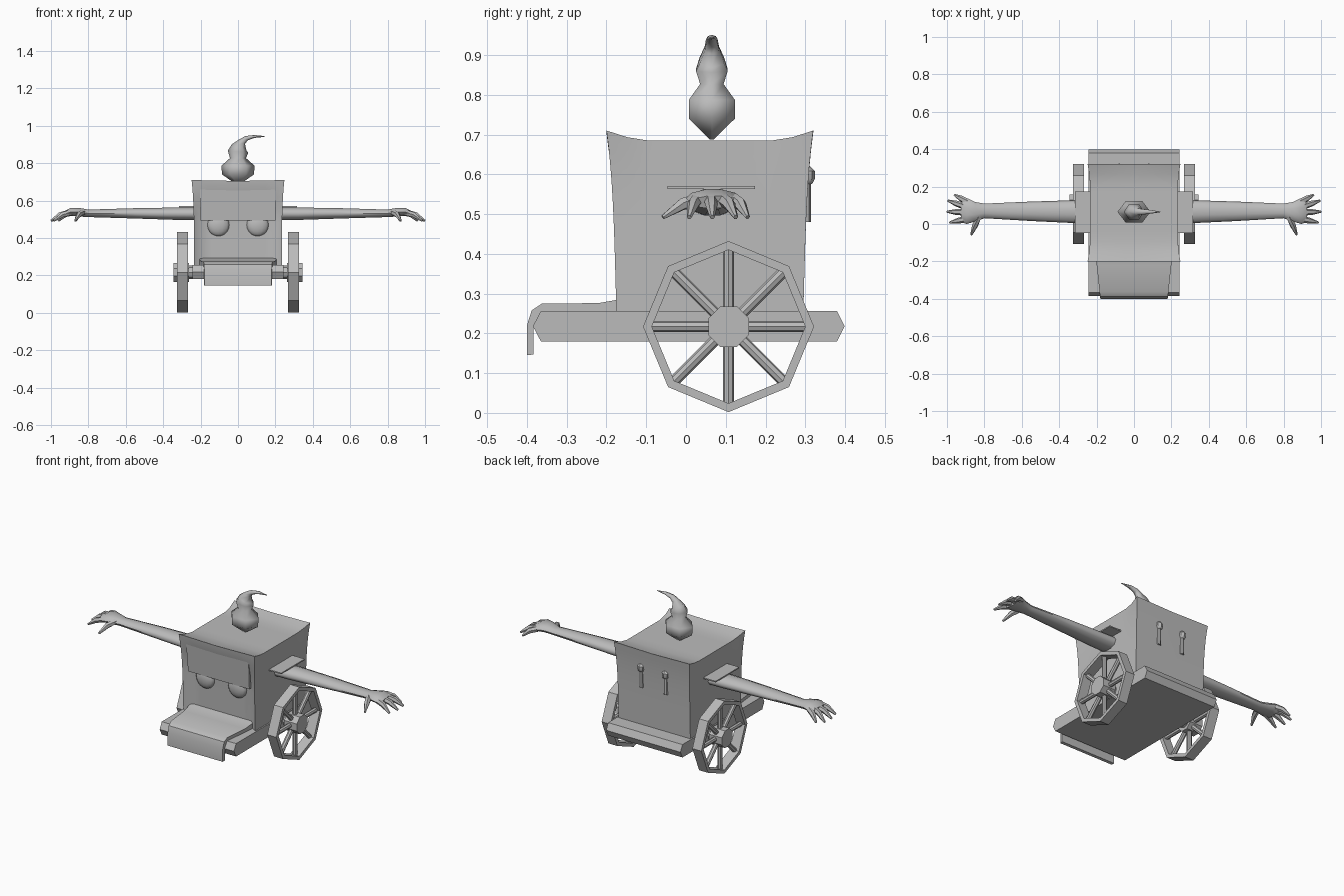
import bpy, bmesh, math
from mathutils import Vector, Matrix

old = bpy.data.objects.get("Cube")
if old:
    bpy.data.objects.remove(old, do_unlink=True)

grey = bpy.data.materials.new("plain_grey")
grey.use_nodes = True
grey.diffuse_color = (0.5, 0.5, 0.5, 1)
grey.node_tree.nodes["Principled BSDF"].inputs["Base Color"].default_value = (0.5, 0.5, 0.5, 1)


def finish(name, bm, angle=35):
    """Turn a bmesh into a named, shaded object."""
    bmesh.ops.recalc_face_normals(bm, faces=bm.faces[:])
    mesh = bpy.data.meshes.new(name)
    bm.to_mesh(mesh)
    bm.free()
    mesh.materials.append(grey)
    obj = bpy.data.objects.new(name, mesh)
    bpy.context.collection.objects.link(obj)
    bpy.ops.object.select_all(action='DESELECT')
    obj.select_set(True)
    bpy.context.view_layer.objects.active = obj
    bpy.ops.object.shade_smooth_by_angle(angle=math.radians(angle))
    return obj


def bridge(bm, rings, closed=False):
    """Join rings of vertices, capping the ends unless closed."""
    n = len(rings[0])
    pairs = list(zip(rings, rings[1:]))
    if closed:
        pairs.append((rings[-1], rings[0]))
    for a, b in pairs:
        for i in range(n):
            j = (i + 1) % n
            bm.faces.new((a[i], a[j], b[j], b[i]))
    if not closed:
        bm.faces.new(rings[0])
        bm.faces.new(rings[-1])


def tube(name, sections, n=8, side=(0, 1, 0), turn=0.0, angle=35):
    """Loft ellipses: each section is (centre, side radius, other radius)."""
    bm = bmesh.new()
    pts = [Vector(s[0]) for s in sections]
    rings = []
    for i, (_, a, b) in enumerate(sections):
        d = (pts[min(i + 1, len(pts) - 1)] - pts[max(i - 1, 0)]).normalized()
        u = Vector(side)
        u = (u - d * u.dot(d)).normalized()
        v = d.cross(u)
        rings.append([bm.verts.new(pts[i] + u * a * math.cos(t) + v * b * math.sin(t))
                      for t in (turn + math.tau * k / n for k in range(n))])
    bridge(bm, rings)
    return finish(name, bm, angle)


def extrude_x(name, profile, widths):
    """Extrude a (y, z) profile along x, with a half width per point."""
    bm = bmesh.new()
    rings = [[bm.verts.new((s * w, y, z)) for (y, z), w in zip(profile, widths)] for s in (-1, 1)]
    bridge(bm, rings)
    return finish(name, bm)


def box(name, centre, size):
    bm = bmesh.new()
    bmesh.ops.create_cube(bm, size=1, matrix=Matrix.Translation(centre) @ Matrix.Diagonal((*size, 1)))
    return finish(name, bm)


# Pillow-like body with flared rim and sunken face
bm = bmesh.new()
bmesh.ops.create_cube(bm, size=2)
bmesh.ops.subdivide_edges(bm, edges=bm.edges[:], cuts=9, use_grid_fill=True)
for vert in bm.verts:
    u, v, w = vert.co
    rise = (w + 1) / 2
    lip = max(0, (abs(v) - 0.7) / 0.3)
    x = u * (0.235 + 0.013 * rise ** 4 * lip)
    y = 0.06 + v * (0.235 + 0.012 * rise + 0.013 * rise ** 4)
    z = 0.25 + rise * (0.435 + 0.025 * lip * (0.8 + 0.2 * abs(u)))
    if v < -0.99 and abs(u) < 0.85 and w < 0.75:
        y += 0.03 * min(1, (0.8 - w) / 0.6)
    vert.co = (x, y, z)
finish("body", bm, 50)

# Brow flap leaning inward over the eyes
extrude_x("brow_flap", [(-0.195, 0.685), (-0.18, 0.495), (-0.165, 0.495), (-0.18, 0.685)],
          [0.205, 0.2, 0.2, 0.205])

# Drooping eyes
for s, label in ((1, "left"), (-1, "right")):
    bm = bmesh.new()
    bmesh.ops.create_uvsphere(bm, u_segments=14, v_segments=10, radius=1,
                              matrix=Matrix.Translation((s * 0.105, -0.152, 0.47))
                              @ Matrix.Diagonal((0.06, 0.026, 0.06, 1)))
    finish(label + "_eye", bm, 60)

# Tongue lying over the front of the cart
top = [(-0.12, 0.3), (-0.17, 0.285), (-0.22, 0.276), (-0.362, 0.275), (-0.388, 0.258), (-0.4, 0.22), (-0.4, 0.145)]
under = [(-0.383, 0.147), (-0.383, 0.215), (-0.372, 0.24), (-0.355, 0.255), (-0.12, 0.255)]
profile = top + under
extrude_x("tongue", profile, [0.18 + 0.03 * max(0, (y + 0.4) / 0.28) for y, z in profile])

# Cart floor
extrude_x("cart_floor", [(-0.365, 0.256), (0.38, 0.256), (0.399, 0.218),
                         (0.38, 0.18), (-0.365, 0.18), (-0.385, 0.218)], [0.243] * 6)

# Axle and eight-sided spoked wheels
WY, WZ = 0.107, 0.217
tube("axle", [((-0.33, WY, WZ), 0.036, 0.036), ((0.33, WY, WZ), 0.036, 0.036)], 8)
for s, label in ((1, "left"), (-1, "right")):
    bm = bmesh.new()
    rings = []
    for x, r in ((0.267, 0.215), (0.326, 0.215), (0.326, 0.193), (0.267, 0.193)):
        rings.append([bm.verts.new((s * x, WY + r * math.cos(k * math.tau / 8),
                                    WZ + r * math.sin(k * math.tau / 8))) for k in range(8)])
    bridge(bm, rings, closed=True)
    finish(label + "_wheel_rim", bm)
    tube(label + "_wheel_hub", [((s * x, WY, WZ), 0.055, 0.055) for x in (0.262, 0.345)],
         8, turn=math.tau / 16)
    for k in range(8):
        c, d = math.cos(k * math.tau / 8), math.sin(k * math.tau / 8)
        tube(label + "_spoke", [((s * 0.297, WY + r * c, WZ + r * d), 0.014, 0.014)
                                for r in (0.03, 0.203)], 8, side=(1, 0, 0))

    # Shoulder board
    box(label + "_shoulder_board", (s * 0.265, 0.063, 0.567), (0.1, 0.22, 0.007))

    # Arm and palm
    arm = [(0.2, 0.066, 0.53, 0.064, 0.036), (0.32, 0.066, 0.53, 0.061, 0.035),
           (0.55, 0.068, 0.532, 0.052, 0.029), (0.8, 0.07, 0.532, 0.039, 0.021),
           (0.85, 0.066, 0.538, 0.052, 0.024), (0.89, 0.068, 0.54, 0.068, 0.023),
           (0.92, 0.07, 0.53, 0.06, 0.017)]
    tube(label + "_arm", [((s * x, y, z), a, b) for x, y, z, a, b in arm], 10, angle=60)

    # Fingers and thumb, each with one bent joint
    digits = [("little_finger", 0.89, 0.118, 0.96, 0.155), ("ring_finger", 0.9, 0.092, 0.995, 0.125),
              ("middle_finger", 0.9, 0.062, 1.0, 0.066), ("index_finger", 0.89, 0.028, 0.985, 0.008),
              ("thumb", 0.83, 0.04, 0.87, -0.058)]
    for part, x0, y0, x1, y1 in digits:
        sections = [((s * (x0 + (x1 - x0) * t), y0 + (y1 - y0) * t, z), r, r)
                    for t, z, r in ((0, 0.537, 0.017), (0.5, 0.525, 0.016), (1, 0.492, 0.006))]
        tube(label + "_" + part, sections, 6, angle=50)

    # Knobbed peg on the back
    tube(label + "_back_peg", [((s * 0.08, 0.298, z), r, r * 0.9) for z, r in (
        (0.48, 0.016), (0.575, 0.016), (0.577, 0.02), (0.588, 0.026),
        (0.608, 0.026), (0.622, 0.012))], 8)

# Gourd with curling stem, six-sided
gourd = [(0, 0.688, 0.006, 0.01), (0, 0.74, 0.067, 0.086), (0, 0.787, 0.067, 0.088),
         (0, 0.827, 0.034, 0.043), (0, 0.862, 0.046, 0.055), (0.006, 0.885, 0.036, 0.042),
         (0.022, 0.915, 0.021, 0.02), (0.045, 0.933, 0.017, 0.013),
         (0.085, 0.943, 0.012, 0.008), (0.143, 0.943, 0.002, 0.002)]
tube("gourd", [((x, 0.065, z), a, b) for x, z, a, b in gourd], 6, turn=math.pi / 2, angle=70)
